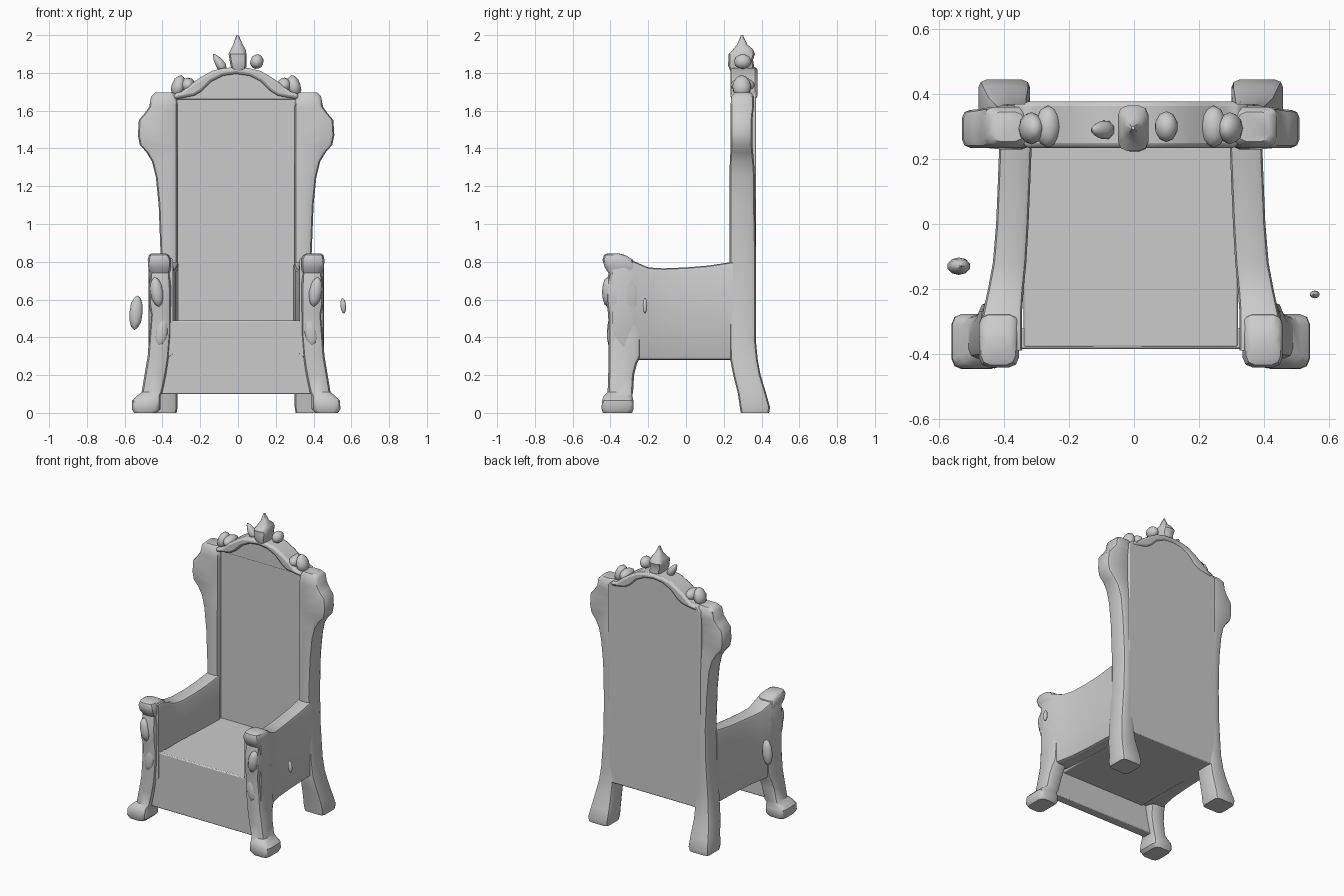
import bpy, bmesh, math
from mathutils import Vector, Euler

MID = -0.01   # symmetry plane of the chair


def finish(name, bm, bevel=0, angle=40):
    bmesh.ops.recalc_face_normals(bm, faces=bm.faces)
    me = bpy.data.meshes.new(name)
    bm.to_mesh(me)
    bm.free()
    ob = bpy.data.objects.new(name, me)
    bpy.context.collection.objects.link(ob)
    if bevel:
        m = ob.modifiers.new("soft_edges", 'BEVEL')
        m.width, m.segments, m.limit_method = bevel, 2, 'ANGLE'
    bpy.ops.object.select_all(action='DESELECT')
    ob.select_set(True)
    bpy.context.view_layer.objects.active = ob
    bpy.ops.object.shade_smooth_by_angle(angle=math.radians(angle))
    return ob


def box(name, x0, x1, y0, y1, z0, z1, bevel=0.006):
    bm = bmesh.new()
    bmesh.ops.create_cube(bm, size=1)
    for v in bm.verts:
        v.co = Vector((x0 + (v.co.x + .5) * (x1 - x0), y0 + (v.co.y + .5) * (y1 - y0),
                       z0 + (v.co.z + .5) * (z1 - z0)))
    return finish(name, bm, bevel)


def loft(name, axis, sections, side=1, radius=0.03):
    """Rounded-rectangle sections (t, x0, x1, b0, b1) skinned along z or y."""
    bm = bmesh.new()
    rings = []
    for t, x0, x1, b0, b1 in sections:
        r = min(radius, (x1 - x0) * .45, (b1 - b0) * .45)
        ring = []
        for k in range(12):
            q, a = k // 3, math.radians((k // 3) * 90 + (k % 3) * 45)
            cx = x1 - r if q in (0, 3) else x0 + r
            cb = b1 - r if q in (0, 1) else b0 + r
            x, b = MID + side * (cx + r * math.cos(a)), cb + r * math.sin(a)
            ring.append(bm.verts.new((x, b, t) if axis == 'z' else (x, t, b)))
        rings.append(ring)
    for lo, hi in zip(rings, rings[1:]):
        for i in range(12):
            j = (i + 1) % 12
            bm.faces.new((lo[i], lo[j], hi[j], hi[i]))
    bm.faces.new(rings[0])
    bm.faces.new(rings[-1])
    return finish(name, bm)


def prism(name, pts, y0, y1, bevel=0.01):
    """Extrude an x-z outline along y."""
    bm = bmesh.new()
    f = bm.faces.new([bm.verts.new((MID + x, y0, z)) for x, z in pts])
    g = bmesh.ops.extrude_face_region(bm, geom=[f])
    for v in g['geom']:
        if isinstance(v, bmesh.types.BMVert):
            v.co.y = y1
    return finish(name, bm, bevel)


def blob(name, loc, size, rot=(0, 0, 0), taper=0):
    """Carved lump; taper narrows the top."""
    bm = bmesh.new()
    bmesh.ops.create_icosphere(bm, subdivisions=2, radius=1)
    m = Euler(rot).to_matrix()
    for v in bm.verts:
        k = 1 - taper * (v.co.z + 1) / 2
        v.co = m @ Vector((v.co.x * size[0] * k, v.co.y * size[1] * k, v.co.z * size[2])) + Vector(loc)
    return finish(name, bm)


def mirrored(half):
    return half + [(-x, z) for x, z in reversed(half) if x != 0]


# Seat and front apron
box("seat", -0.34, 0.32, -0.38, 0.30, 0.28, 0.49)
box("front_apron", -0.42, 0.40, -0.385, -0.32, 0.10, 0.488)

# Backrest panel, up to the arched top
arch = [(-.33, 1.69), (-.29, 1.70), (-.24, 1.74), (-.19, 1.775), (-.13, 1.81), (-.07, 1.825), (0, 1.83)]
prism("back_panel", mirrored([(-.36, .28), (-.36, 1.66)] + arch), 0.27, 0.37, 0.006)

# Carved crest with a scalloped lower edge
outer = mirrored(arch)
scallop = [(-.33, 1.66), (-.27, 1.67), (-.22, 1.68), (-.18, 1.705), (-.13, 1.755), (-.07, 1.785), (0, 1.795)]
prism("crest", outer + mirrored(scallop)[::-1], 0.235, 0.378, 0.015)
prism("crest_inner_arch", mirrored([(-.32, 1.66), (-.22, 1.70), (-.1, 1.79), (0, 1.80)]), 0.262, 0.33, 0.004)

for s, tag in ((-1, "left"), (1, "right")):
    # Back post: splayed leg, slim shaft and winged top
    loft("back_post_" + tag, 'z', [
        (0, .315, .465, .29, .44), (.03, .31, .47, .285, .445), (.10, .31, .46, .275, .425),
        (.20, .315, .445, .25, .395), (.28, .315, .43, .235, .38), (.38, .31, .42, .23, .37),
        (.60, .31, .405, .23, .37), (.84, .31, .40, .23, .37), (1.10, .31, .41, .23, .365),
        (1.25, .31, .425, .23, .365), (1.33, .31, .445, .232, .36), (1.38, .31, .475, .235, .355),
        (1.42, .31, .51, .235, .352), (1.47, .31, .52, .235, .352), (1.55, .31, .515, .235, .352),
        (1.585, .31, .485, .235, .355), (1.62, .31, .46, .235, .36), (1.675, .315, .45, .24, .36),
        (1.695, .33, .43, .255, .345)], s, 0.025)
    # Arm side panel with dipped top
    loft("arm_panel_" + tag, 'y', [
        (-.39, .335, .46, .30, .825), (-.33, .335, .465, .29, .825), (-.27, .335, .455, .28, .80),
        (-.20, .33, .44, .28, .77), (-.12, .322, .425, .28, .765), (0, .315, .415, .28, .77),
        (.12, .31, .41, .28, .78), (.25, .305, .405, .28, .80)], s, 0.018)
    # Front leg and arm post with rounded foot
    loft("front_leg_" + tag, 'z', [
        (0, .42, .54, -.44, -.285), (.02, .40, .552, -.447, -.278), (.065, .40, .55, -.445, -.278),
        (.09, .40, .525, -.435, -.285), (.11, .39, .50, -.415, -.28), (.20, .37, .485, -.412, -.275),
        (.26, .36, .475, -.41, -.26), (.30, .355, .468, -.41, -.24), (.42, .345, .46, -.41, -.24),
        (.52, .345, .452, -.412, -.25), (.58, .345, .462, -.42, -.25), (.66, .345, .462, -.425, -.25),
        (.74, .35, .455, -.41, -.26), (.77, .345, .465, -.43, -.27), (.81, .345, .468, -.442, -.28),
        (.835, .355, .462, -.435, -.32), (.843, .37, .45, -.42, -.35)], s, 0.03)
    # Carved lumps on the arm post
    blob("post_carving_upper_" + tag, (MID + s * .42, -.415, .64), (.035, .03, .08), (0, s * .15, 0))
    blob("post_carving_lower_" + tag, (MID + s * .395, -.40, .43), (.04, .022, .085), (0, -s * .15, 0), .3)
    # Buds and leaves on the crest
    blob("shoulder_bud_" + tag, (MID + s * .305, .295, 1.73), (.042, .055, .06), (0, -s * .25, 0), .2)
    blob("crest_curl_" + tag, (MID + s * .255, .30, 1.735), (.04, .065, .04))

blob("crest_leaf_left", (-.10, .29, 1.855), (.035, .04, .055), (0, -.6, 0), .6)
blob("crest_leaf_right", (.10, .30, 1.86), (.038, .05, .04), (0, .2, 0), .1)

# Centre finial
loft("finial", 'z', [
    (1.80, -.02, .05, .24, .36), (1.84, -.03, .055, .222, .36), (1.87, -.035, .055, .225, .355),
    (1.90, -.04, .055, .225, .365), (1.925, -.028, .05, .25, .355), (1.95, -.015, .035, .27, .325),
    (1.985, -.004, .02, .285, .308), (2.0, .002, .012, .291, .302)], 1, 0.03)

# Loose ornaments floating beside the arms
blob("left_ornament", (-.54, -.13, .53), (.036, .027, .092), (0, .08, 0))
blob("right_ornament", (.557, -.217, .567), (.015, .012, .042), (0, -.1, 0))
